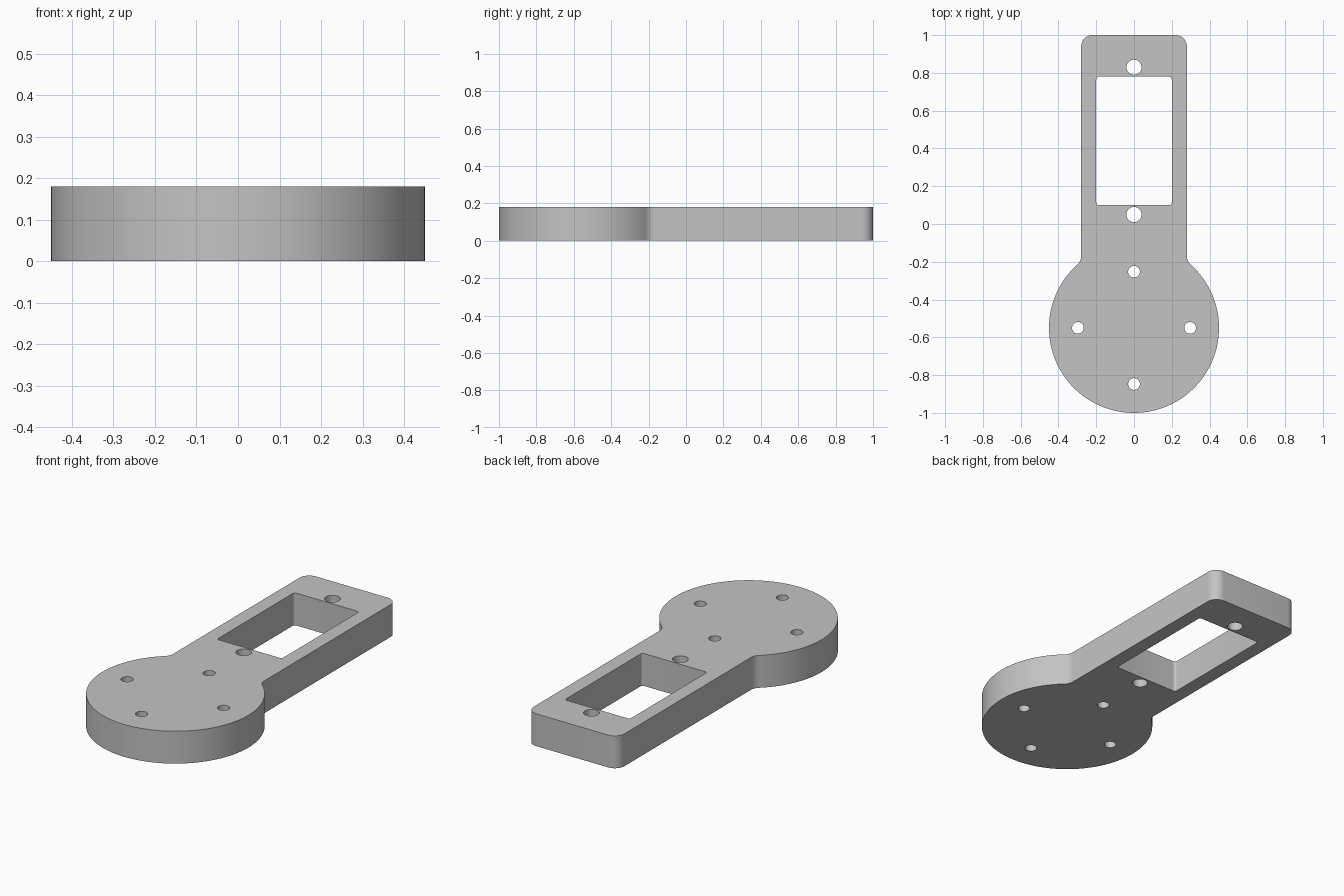
import bpy
import bmesh
from math import cos, sin, pi, atan2, sqrt

if "Cube" in bpy.data.objects:
    bpy.data.objects.remove(bpy.data.objects["Cube"], do_unlink=True)

THICK = 0.18
HEAD_Y, HEAD_R = -0.55, 0.45
ARM_X, ARM_TOP = 0.28, 1.0
CORNER_R, NECK_R = 0.06, 0.06


def arc(cx, cy, r, a0, a1, n):
    """Points along an arc, both ends included."""
    return [(cx + r * cos(a0 + (a1 - a0) * i / n),
             cy + r * sin(a0 + (a1 - a0) * i / n)) for i in range(n + 1)]


def circle(cx, cy, r, n=40):
    return arc(cx, cy, r, 0, 2 * pi, n)[:-1]


def rounded_rect(x0, x1, y0, y1, r):
    corners = [(x1 - r, y1 - r), (x0 + r, y1 - r), (x0 + r, y0 + r), (x1 - r, y0 + r)]
    pts = []
    for k, (cx, cy) in enumerate(corners):
        pts += arc(cx, cy, r, k * pi / 2, (k + 1) * pi / 2, 6)
    return pts


def outline():
    """Round head blended into a straight arm by concave neck fillets."""
    dx = ARM_X + NECK_R
    dy = sqrt((HEAD_R + NECK_R) ** 2 - dx ** 2)
    a = atan2(dy, dx)
    half = arc(0, HEAD_Y, HEAD_R, -pi / 2, a, 64)
    half += arc(dx, HEAD_Y + dy, NECK_R, pi + a, pi, 12)[1:]
    half += arc(ARM_X - CORNER_R, ARM_TOP - CORNER_R, CORNER_R, 0, pi / 2, 12)
    mirrored = [(-x, y) for x, y in reversed(half[1:])]
    return half + mirrored


# Plate profile: outline, window and screw holes
loops = [outline(), rounded_rect(-0.2, 0.2, 0.1, 0.78, 0.015)]
loops += [circle(0, y, 0.04) for y in (0.05, 0.83)]
bolt_r = 0.297
loops += [circle(bolt_r * cos(k * pi / 2), HEAD_Y + bolt_r * sin(k * pi / 2), 0.031)
          for k in range(4)]

curve = bpy.data.curves.new("plate_profile", "CURVE")
curve.dimensions = "2D"
curve.fill_mode = "BOTH"
curve.extrude = THICK / 2
for pts in loops:
    spline = curve.splines.new("POLY")
    spline.points.add(len(pts) - 1)
    for p, (x, y) in zip(spline.points, pts):
        p.co = (x, y, 0, 1)
    spline.use_cyclic_u = True

# Turn the extruded profile into a clean solid mesh
helper = bpy.data.objects.new("plate_profile", curve)
bpy.context.collection.objects.link(helper)
bpy.context.view_layer.update()
depsgraph = bpy.context.evaluated_depsgraph_get()
mesh = bpy.data.meshes.new_from_object(helper.evaluated_get(depsgraph))
bpy.data.objects.remove(helper, do_unlink=True)

bm = bmesh.new()
bm.from_mesh(mesh)
bmesh.ops.remove_doubles(bm, verts=bm.verts, dist=0.0001)
bmesh.ops.translate(bm, verts=bm.verts, vec=(0, 0, THICK / 2))
bmesh.ops.recalc_face_normals(bm, faces=bm.faces)
bm.to_mesh(mesh)
bm.free()

# Single grey material
grey = bpy.data.materials.new("light_grey")
grey.use_nodes = True
colour = (0.55, 0.55, 0.55, 1)
grey.diffuse_color = colour
grey.node_tree.nodes["Principled BSDF"].inputs["Base Color"].default_value = colour
mesh.materials.clear()
mesh.materials.append(grey)

plate = bpy.data.objects.new("mounting_plate", mesh)
bpy.context.collection.objects.link(plate)
bpy.ops.object.select_all(action="DESELECT")
plate.select_set(True)
bpy.context.view_layer.objects.active = plate
bpy.ops.object.shade_smooth_by_angle(angle=pi / 6)
